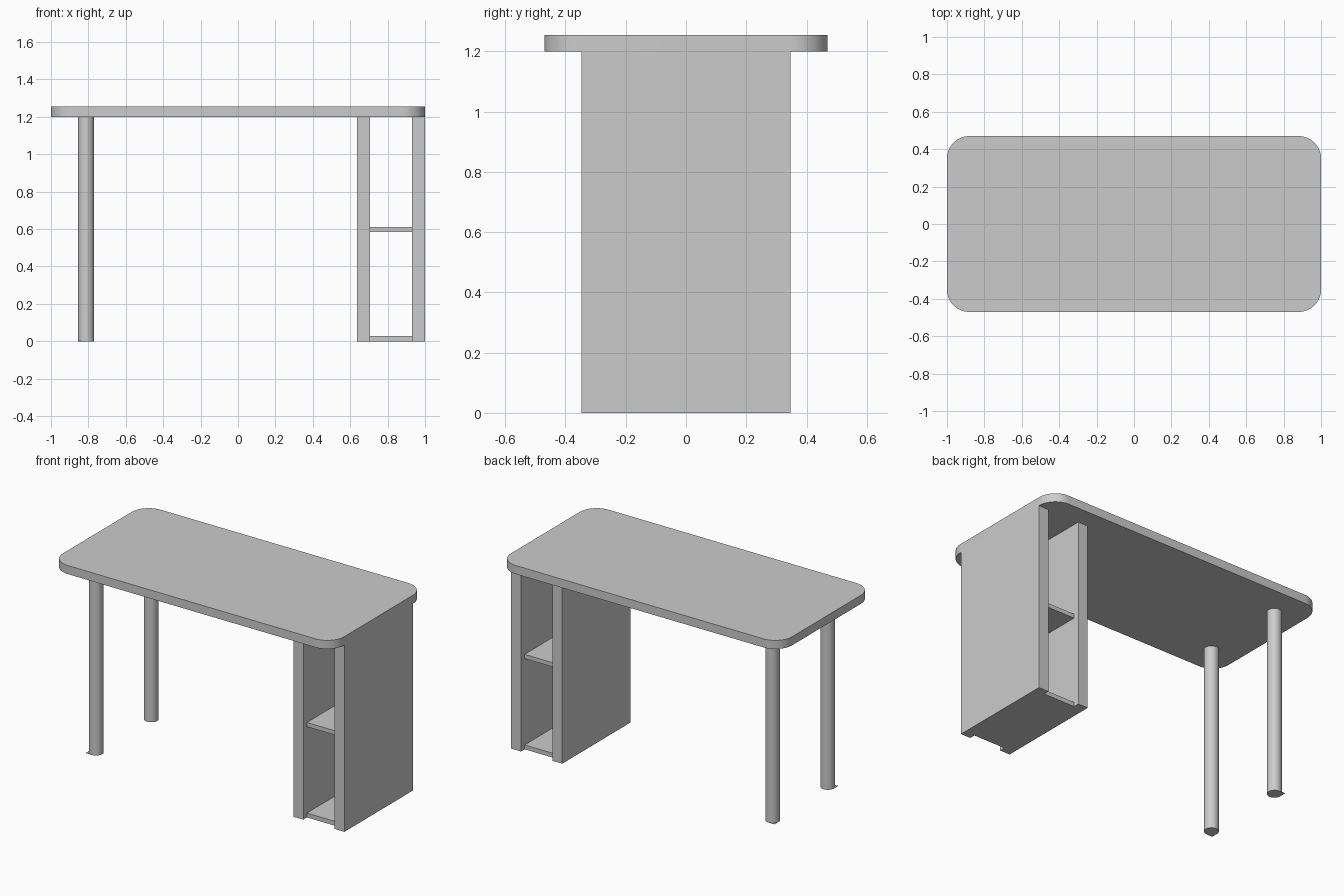
import bpy
import bmesh
import math

cube = bpy.data.objects.get("Cube")
if cube:
    bpy.data.objects.remove(cube, do_unlink=True)

TOP_Z, TOP_T = 1.2, 0.055
PANEL_T, PANEL_Y = 0.07, 0.347
LEG_R = 0.043

grey = bpy.data.materials.new("plain grey")
grey.use_nodes = True
colour = (0.6, 0.6, 0.6, 1)
grey.diffuse_color = colour
grey.node_tree.nodes["Principled BSDF"].inputs["Base Color"].default_value = colour


def arc(cx, cy, r, start, end, steps):
    """Points on a circular arc, angles in degrees."""
    angles = [math.radians(start + (end - start) * i / steps) for i in range(steps + 1)]
    return [(cx + r * math.cos(a), cy + r * math.sin(a)) for a in angles]


def prism(name, outline, z0, z1, smooth=False):
    """Extrude a closed xy outline from z0 up to z1."""
    mesh = bpy.data.meshes.new(name)
    bm = bmesh.new()
    base = bm.faces.new([bm.verts.new((x, y, z0)) for x, y in outline])
    grown = bmesh.ops.extrude_face_region(bm, geom=[base], use_keep_orig=True)
    top = [v for v in grown["geom"] if isinstance(v, bmesh.types.BMVert)]
    bmesh.ops.translate(bm, verts=top, vec=(0, 0, z1 - z0))
    bmesh.ops.recalc_face_normals(bm, faces=bm.faces)
    bm.to_mesh(mesh)
    bm.free()
    obj = bpy.data.objects.new(name, mesh)
    bpy.context.collection.objects.link(obj)
    mesh.materials.append(grey)
    if smooth:
        bpy.ops.object.select_all(action="DESELECT")
        obj.select_set(True)
        bpy.context.view_layer.objects.active = obj
        bpy.ops.object.shade_smooth_by_angle(angle=math.radians(30))
    return obj


def board(name, x0, x1, half_y, z0, z1):
    corners = [(x0, -half_y), (x1, -half_y), (x1, half_y), (x0, half_y)]
    return prism(name, corners, z0, z1)


# Rounded desktop
R = 0.12
HX, HY = 1.0 - R, 0.47 - R
outline = []
for i, (sx, sy) in enumerate([(1, 1), (-1, 1), (-1, -1), (1, -1)]):
    outline += arc(sx * HX, sy * HY, R, 90 * i, 90 * i + 90, 16)
prism("desktop", outline, TOP_Z, TOP_Z + TOP_T, smooth=True)

# Open shelf unit
INNER_X = 0.637
board("inner_side_panel", INNER_X, INNER_X + PANEL_T, PANEL_Y, 0, TOP_Z)
board("outer_side_panel", 1 - PANEL_T, 1, PANEL_Y, 0, TOP_Z)
for name, z0, z1 in [("bottom_shelf", 0, 0.028), ("middle_shelf", 0.583, 0.61)]:
    board(name, INNER_X + PANEL_T, 1 - PANEL_T, 0.31, z0, z1)

# Round legs, each with a thin foot plate pointed at its outer corner
LEG_X, LEG_Y = -0.812, 0.28
for name, side in [("front", -1), ("back", 1)]:
    y = side * LEG_Y
    prism(name + "_leg", arc(LEG_X, y, LEG_R, 0, 360, 32)[:-1], 0.002, TOP_Z, smooth=True)
    foot = arc(LEG_X, y, LEG_R, 180, 180 - side * 270, 24)
    foot = arc(LEG_X, y, LEG_R, 180, 180 + side * 270, 24)
    foot.append((LEG_X - LEG_R, y + side * LEG_R))
    prism(name + "_foot_plate", foot, 0, 0.002)
